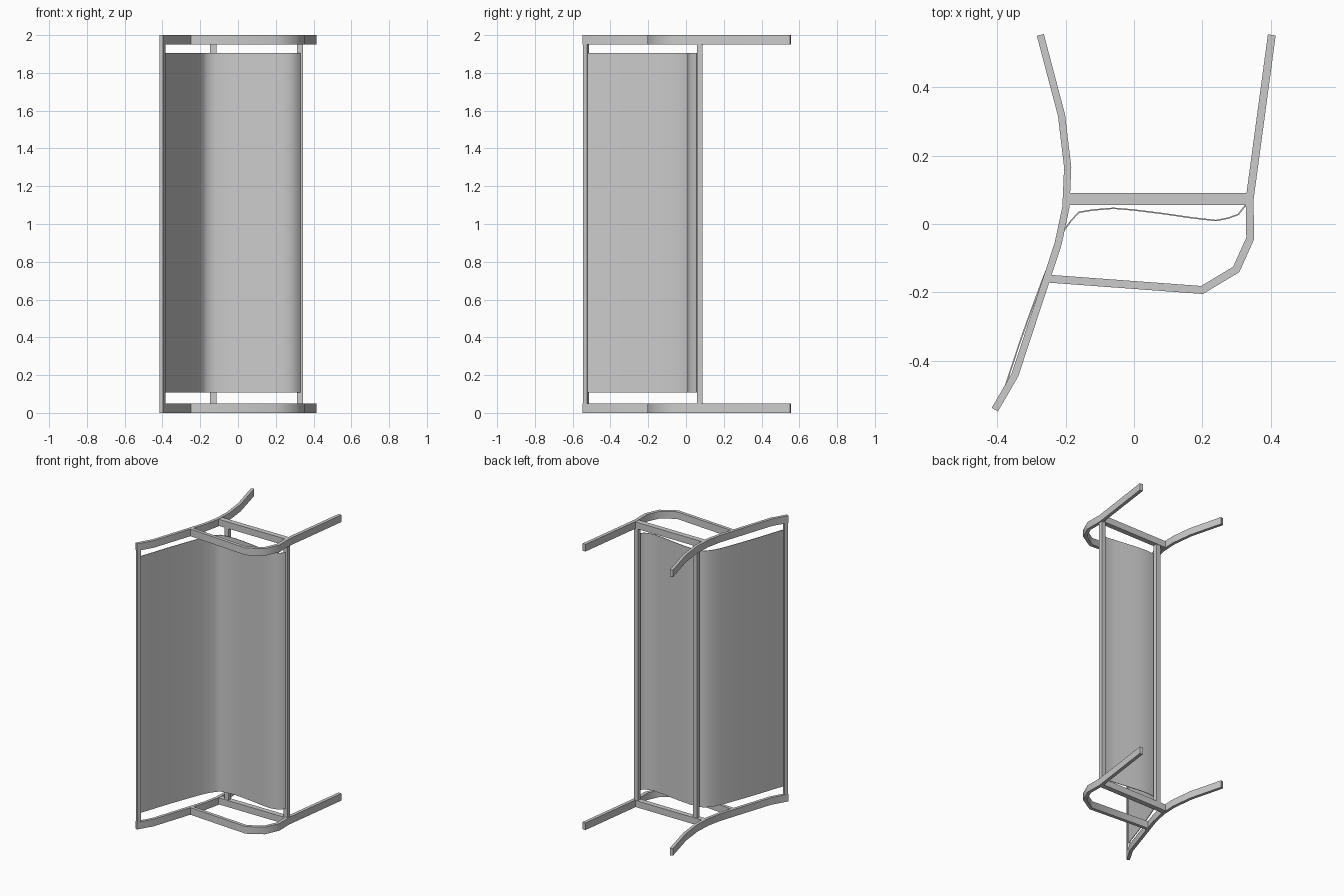
import bpy, bmesh, math
from mathutils import Vector

if "Cube" in bpy.data.objects:
    bpy.data.objects.remove(bpy.data.objects["Cube"])


def strip(name, path, width, z0, z1, smooth=True):
    """Mitred flat bar following an xy path, extruded from z0 to z1."""
    pts = [Vector(p) for p in path]
    left, right = [], []
    for i, p in enumerate(pts):
        d1 = (p - pts[i - 1]).normalized() if i else (pts[1] - p).normalized()
        d2 = (pts[i + 1] - p).normalized() if i < len(pts) - 1 else d1
        n1, n2 = Vector((-d1.y, d1.x)), Vector((-d2.y, d2.x))
        m = (n1 + n2).normalized()
        off = m * (width / 2 / m.dot(n1))
        left.append(p + off)
        right.append(p - off)
    bm = bmesh.new()
    rings = []
    for l, r in zip(left, right):
        rings.append([bm.verts.new((q.x, q.y, z))
                      for q, z in ((l, z0), (r, z0), (r, z1), (l, z1))])
    for a, b in zip(rings, rings[1:]):
        for k in range(4):
            j = (k + 1) % 4
            bm.faces.new((a[k], a[j], b[j], b[k]))
    bm.faces.new(rings[0])
    bm.faces.new(rings[-1][::-1])
    bmesh.ops.recalc_face_normals(bm, faces=bm.faces)
    me = bpy.data.meshes.new(name)
    bm.to_mesh(me)
    bm.free()
    ob = bpy.data.objects.new(name, me)
    bpy.context.collection.objects.link(ob)
    if smooth:
        bpy.ops.object.select_all(action='DESELECT')
        ob.select_set(True)
        bpy.context.view_layer.objects.active = ob
        bpy.ops.object.shade_smooth_by_angle(angle=math.radians(40))
    return ob


# side frame paths: the bench lies on its side, so its profile is in xy
back_leg = [(-0.274, 0.553), (-0.212, 0.318), (-0.194, 0.166), (-0.199, 0.05),
            (-0.222, -0.058), (-0.348, -0.441), (-0.407, -0.543)]
arm_leg = [(0.403, 0.553), (0.338, 0.07), (0.34, -0.042), (0.299, -0.133),
           (0.199, -0.193), (-0.25, -0.16)]
seat_bar = [(-0.195, 0.073), (0.335, 0.073)]

# two identical side frames
for side, z in (("lower", 0.0), ("upper", 1.95)):
    strip(side + "_back_leg", back_leg, 0.021, z, z + 0.05)
    strip(side + "_arm_leg", arm_leg, 0.023, z, z + 0.05)
    strip(side + "_seat_bar", seat_bar, 0.036, z + 0.002, z + 0.048, False)

# long rails joining the frames
strip("rear_seat_rail", [(-0.147, 0.073), (-0.115, 0.073)], 0.03, 0.04, 1.96, False)
strip("front_seat_rail", [(0.312, 0.073), (0.343, 0.073)], 0.03, 0.04, 1.96, False)
strip("top_back_rail", [(-0.406, -0.541), (-0.393, -0.519)], 0.02, 0.04, 1.96, False)

# thin curved sheets for the backrest and the seat
back_sheet = [(-0.396, -0.53), (-0.365, -0.44), (-0.337, -0.355),
              (-0.307, -0.27), (-0.27, -0.17), (-0.233, -0.075), (-0.207, -0.022)]
seat_curve = [(-0.207, -0.022), (-0.185, 0.008), (-0.162, 0.034), (-0.12, 0.041),
              (-0.06, 0.046), (0.0, 0.041), (0.08, 0.031), (0.17, 0.018),
              (0.24, 0.01), (0.275, 0.017), (0.305, 0.028), (0.328, 0.057)]
strip("seat_and_back_sheet", back_sheet + seat_curve[1:], 0.004, 0.108, 1.904)
